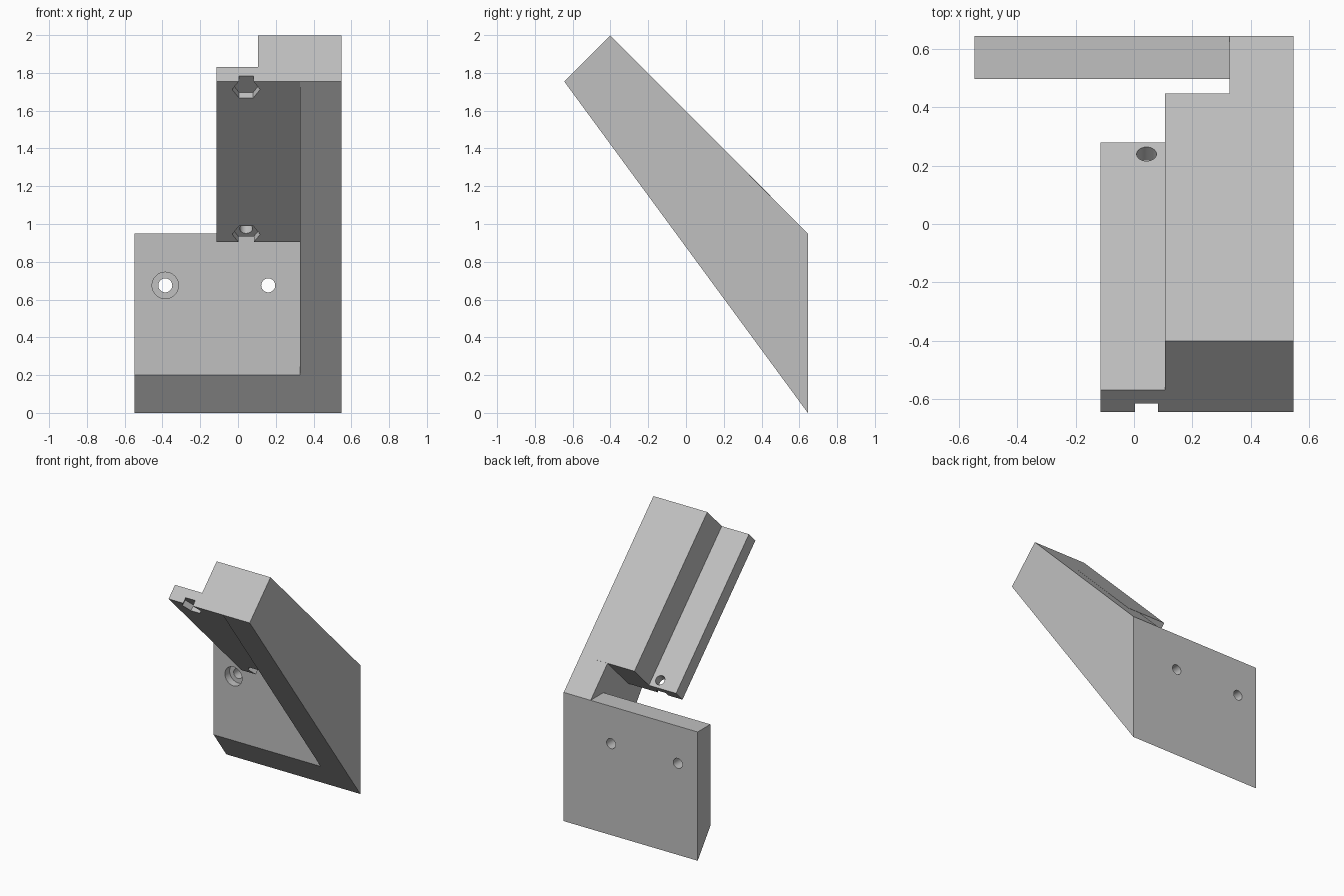
import bpy, bmesh, math
from mathutils import Matrix, Vector

cube = bpy.data.objects.get("Cube")
if cube:
    bpy.data.objects.remove(cube, do_unlink=True)

grey = bpy.data.materials.new("plain grey")
grey.use_nodes = True
colour = (0.53, 0.53, 0.53, 1)
grey.diffuse_color = colour
grey.node_tree.nodes["Principled BSDF"].inputs["Base Color"].default_value = colour


def finish(name, bm):
    bmesh.ops.recalc_face_normals(bm, faces=bm.faces)
    mesh = bpy.data.meshes.new(name)
    bm.to_mesh(mesh)
    bm.free()
    mesh.materials.append(grey)
    obj = bpy.data.objects.new(name, mesh)
    bpy.context.collection.objects.link(obj)
    return obj


def slab(name, x0, x1, profile):
    """Extrude a (y, z) profile from x0 to x1."""
    bm = bmesh.new()
    face = bm.faces.new([bm.verts.new((x0, y, z)) for y, z in profile])
    new = bmesh.ops.extrude_face_region(bm, geom=[face])["geom"]
    verts = [v for v in new if isinstance(v, bmesh.types.BMVert)]
    bmesh.ops.translate(bm, verts=verts, vec=(x1 - x0, 0, 0))
    return finish(name, bm)


def prism(name, centre, axis, radius, length, sides):
    """Cutter centred on a point; a hexagon keeps its corners along x."""
    bm = bmesh.new()
    bmesh.ops.create_cone(bm, cap_ends=True, segments=sides, radius1=radius,
                          radius2=radius, depth=length)
    z = Vector(axis).normalized()
    x = Vector((1, 0, 0))
    rot = Matrix((x, z.cross(x), z)).transposed().to_4x4()
    turn = Matrix.Rotation(math.pi / 2, 4, "Z")
    bm.transform(Matrix.Translation(centre) @ rot @ turn)
    return finish(name, bm)


def combine(target, tool, operation):
    mod = target.modifiers.new(operation.lower(), "BOOLEAN")
    mod.operation, mod.solver, mod.object = operation, "EXACT", tool
    bpy.context.view_layer.objects.active = target
    bpy.ops.object.modifier_apply(modifier=mod.name)
    bpy.data.objects.remove(tool, do_unlink=True)


# Main dimensions
half_w, back, inner = 0.547, 0.645, 0.327
plate_front, plate_top = 0.497, 0.95
nose_z = 1.755
top, ledge, under = 1.597, 1.26, 1.11     # y + z of the sloping planes
nose, tail = 2.4, 0.70                    # z - y of the arm's two ends


def on_slope(plane, end):
    return ((plane - end) / 2, (plane + end) / 2)


# Side plate, back plate, sloping arm and its thin ledge
bracket = slab("bracket", inner, half_w, [
    on_slope(top, nose), (-back, nose_z), (back, 0), (back, plate_top)])
foot_z = (back - plate_front) * nose_z / (2 * back)
combine(bracket, slab("back_plate", -half_w, inner + 0.1, [
    (plate_front, foot_z), (back, 0), (back, plate_top),
    (plate_front, plate_top)]), "UNION")
for name, x0, x1, height in (("arm", 0.107, inner + 0.1, top),
                             ("ledge", -0.115, 0.2, ledge)):
    combine(bracket, slab(name, x0, x1, [
        on_slope(height, nose), on_slope(under, nose),
        on_slope(under, tail), on_slope(height, tail)]), "UNION")

# Bolt holes with hexagonal nut pockets in the underside of the ledge
for y in (-0.527, 0.24):
    z = ledge - y
    drop = (ledge - under) / 2
    combine(bracket, prism("bolt_hole", (0.043, y, z), (0, 1, 1),
                           0.034, 0.4, 32), "DIFFERENCE")
    combine(bracket, prism("nut_pocket", (0.043, y - drop, z - drop),
                           (0, 1, 1), 0.074, 0.084, 6), "DIFFERENCE")

# Counterbored screw holes through the back plate
for x in (-0.385, 0.16):
    combine(bracket, prism("screw_hole", (x, back, 0.675), (0, 1, 0),
                           0.037, 0.6, 32), "DIFFERENCE")
    combine(bracket, prism("counterbore", (x, plate_front, 0.675), (0, 1, 0),
                           0.07, 0.11, 32), "DIFFERENCE")

bracket.select_set(True)
bpy.context.view_layer.objects.active = bracket
bpy.ops.object.shade_smooth_by_angle(angle=math.radians(30))
